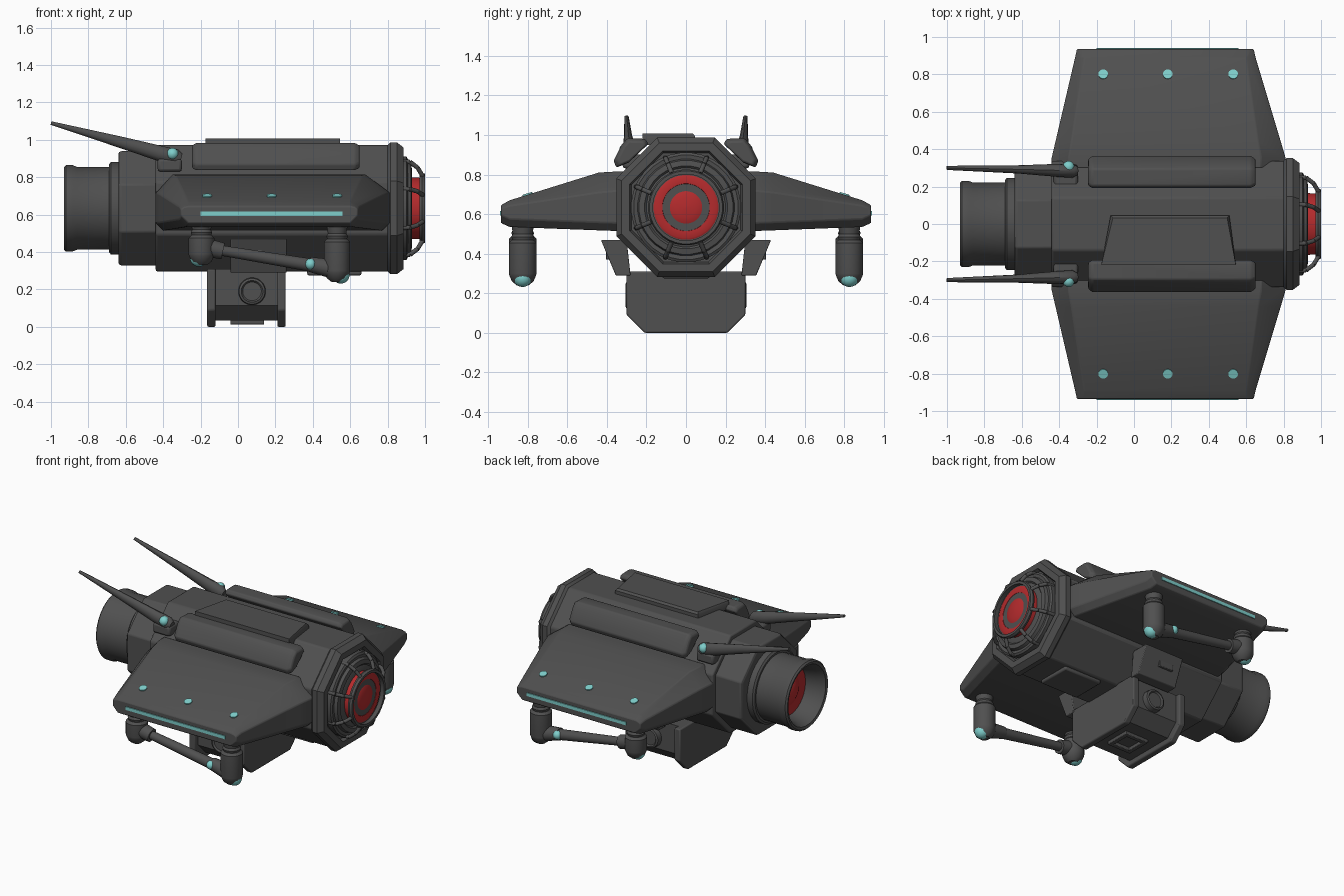
import bpy, bmesh, math
from mathutils import Vector

if "Cube" in bpy.data.objects:
    bpy.data.objects.remove(bpy.data.objects["Cube"])

CZ = 0.634  # height of the hull axis


def material(name, rgb):
    m = bpy.data.materials.new(name)
    m.diffuse_color = (*rgb, 1)
    m.use_nodes = True
    m.node_tree.nodes["Principled BSDF"].inputs["Base Color"].default_value = m.diffuse_color
    return m


GREY = material("dark grey hull", (0.08, 0.08, 0.08))
CYAN = material("pale cyan light", (0.21, 0.62, 0.60))
RED = material("red lens", (0.46, 0.024, 0.026))


def loft(name, rings, mat=GREY, bevel=0.0, caps=True):
    """Skin a row of point rings, optionally capped and bevelled."""
    bm = bmesh.new()
    vs = [[bm.verts.new(p) for p in r] for r in rings]
    n = len(rings[0])
    for a, b in zip(vs, vs[1:]):
        for i in range(n):
            bm.faces.new((a[i], a[(i + 1) % n], b[(i + 1) % n], b[i]))
    if caps:
        bm.faces.new(vs[0])
        bm.faces.new(vs[-1])
    bmesh.ops.recalc_face_normals(bm, faces=bm.faces)
    me = bpy.data.meshes.new(name)
    bm.to_mesh(me)
    bm.free()
    me.materials.append(mat)
    ob = bpy.data.objects.new(name, me)
    bpy.context.collection.objects.link(ob)
    if bevel:
        md = ob.modifiers.new("bevel", "BEVEL")
        md.width, md.segments, md.limit_method = bevel, 2, "ANGLE"
    return ob


def lathe(name, prof, n=32, mat=GREY, origin=(0, 0, CZ), axis=(1, 0, 0), bevel=0.0):
    """Revolve (distance, radius) pairs; n=8 treats the radius as an apothem."""
    ax, o = Vector(axis).normalized(), Vector(origin)
    side = ax.cross(Vector((0, 0, 1)))
    side = side.normalized() if side.length > 0.01 else Vector((0, 1, 0))
    up = side.cross(ax)
    k = 1 / math.cos(math.pi / n) if n == 8 else 1
    ang = [(i + 0.5) * math.tau / n for i in range(n)]
    return loft(name, [[o + ax * d + (side * math.cos(a) + up * math.sin(a)) * max(r, 0.001) * k
                        for a in ang] for d, r in prof], mat, bevel)


def rod(name, p, q, r1, r2, n=12, mat=GREY):
    d = Vector(q) - Vector(p)
    return lathe(name, [(0, r1), (d.length, r2)], n if n != 8 else 10, mat, p, d)


def box(name, x0, x1, y0, y1, z0, z1, bevel=0.01, mat=GREY):
    return loft(name, [[(x, y0, z0), (x, y1, z0), (x, y1, z1), (x, y0, z1)] for x in (x0, x1)], mat, bevel)


def ball(name, c, r, mat=CYAN):
    prof = [(-r * math.cos(t * math.pi / 10), r * math.sin(t * math.pi / 10)) for t in range(11)]
    return lathe(name, prof, 20, mat, c, (0, 1, 0))


# Octagonal hull, front collar and stepped rear
lathe("hull", [(-0.44, 0.338), (0.82, 0.338)], 8, bevel=0.01)
lathe("front_collar", [(0.80, 0.338), (0.815, 0.352), (0.85, 0.352), (0.885, 0.325), (0.885, 0.285), (0.86, 0.275)], 8)
lathe("rear_hull", [(-0.64, 0.295), (-0.63, 0.305), (-0.43, 0.305)], 8, bevel=0.01)
lathe("rear_step", [(-0.69, 0.235), (-0.68, 0.248), (-0.60, 0.248)])

# Hollow round exhaust with a red disc inside
lathe("exhaust", [(-0.65, 0.222), (-0.86, 0.222), (-0.885, 0.232), (-0.92, 0.232), (-0.93, 0.222),
                  (-0.925, 0.205), (-0.88, 0.185), (-0.80, 0.17), (-0.79, 0.17)])
lathe("exhaust_glow", [(-0.798, 0.165), (-0.79, 0.165)], mat=RED)
lathe("exhaust_glow_core", [(-0.83, 0.0), (-0.825, 0.05), (-0.797, 0.10)], mat=RED)

# Nose rings, red lens and protective cage
lathe("nose_socket", [(0.84, 0.278), (0.90, 0.278), (0.908, 0.265), (0.905, 0.245), (0.925, 0.238),
                      (0.93, 0.21), (0.92, 0.20), (0.93, 0.17)])
lathe("lens_rim", [(0.92, 0.166), (0.97, 0.164), (0.975, 0.155), (0.972, 0.12), (0.955, 0.112)], mat=RED)
lathe("lens", [(0.955, 0.11), (0.968, 0.09), (0.978, 0.05), (0.981, 0.0)], mat=RED)
lathe("cage_ring", [(0.97, 0.17), (0.97, 0.187), (0.985, 0.192), (1.0, 0.185), (1.0, 0.168), (0.97, 0.17)])
for i in range(8):
    a = math.radians(22.5 + 45 * i)
    pts = [(x, r * math.cos(a), CZ + r * math.sin(a))
           for x, r in ((0.87, 0.272), (0.92, 0.268), (0.96, 0.235), (0.987, 0.187))]
    for j in range(3):
        rod(f"cage_bar_{i}_{j}", pts[j], pts[j + 1], 0.012, 0.012)

# Off-centre plate on the roof
loft("roof_plate", [[(-0.175, -0.22, z), (0.545, -0.22, z), (0.51 - d, 0.045 - d, z), (-0.125 + d, 0.045 - d, z)]
                    for z, d in ((0.95, 0), (0.995, 0), (1.008, 0.012))])

# Plate, keel end plates and recessed core under the hull
box("belly_plate", 0.37, 0.66, -0.12, 0.12, 0.275, 0.31)
keel = [(-0.30, 0.31), (-0.30, 0.09), (-0.21, 0.0), (0.21, 0.0), (0.30, 0.09), (0.30, 0.31)]
for n, x0, x1 in (("rear", -0.165, -0.12), ("front", 0.21, 0.255)):
    loft(f"keel_plate_{n}", [[(x, y, z) for y, z in keel] for x in (x0, x1)], bevel=0.008)
loft("keel_core", [[(x, y * 0.88, 0.31 - (0.31 - z) * 0.89) for y, z in keel] for x in (-0.13, 0.22)])
# Square socket on the underside of the keel
for n, x0, x1, y0, y1 in (("a", -0.04, -0.01, -0.09, 0.09), ("b", 0.11, 0.14, -0.09, 0.09),
                          ("c", -0.04, 0.14, -0.09, -0.06), ("d", -0.04, 0.14, 0.06, 0.09)):
    box(f"keel_socket_{n}", x0, x1, y0, y1, 0.012, 0.06, 0.004)


def wing_ring(y, xl, xr, zb, zm, zt, il, ir):
    return [(xl + 0.04, y, zb), (xr - 0.04, y, zb), (xr, y, zb + 0.04), (xr, y, zm - 0.012), (xr - 0.015, y, zm),
            (xr - ir, y, zt), (xl + il, y, zt), (xl + 0.015, y, zm), (xl, y, zm - 0.012), (xl, y, zb + 0.04)]


for s, side in ((1, "left"), (-1, "right")):
    # Tapered wing
    rings = [wing_ring(s * 0.30, -0.44, 0.81, 0.515, 0.73, 0.815, 0.09, 0.13),
             wing_ring(s * 0.355, -0.44, 0.81, 0.515, 0.73, 0.815, 0.09, 0.13),
             wing_ring(s * 0.44, -0.42, 0.785, 0.518, 0.722, 0.81, 0.085, 0.12),
             wing_ring(s * 0.89, -0.315, 0.65, 0.535, 0.655, 0.67, 0.05, 0.05),
             wing_ring(s * 0.935, -0.305, 0.64, 0.555, 0.64, 0.645, 0.04, 0.04)]
    loft(f"wing_{side}", rings, bevel=0.006)
    # Cyan edge strip and three lamps on the wing
    box(f"wing_strip_{side}", -0.20, 0.56, s * 0.93, s * 0.941, 0.594, 0.616, 0, CYAN)
    for i, x in enumerate((-0.165, 0.18, 0.53)):
        lathe(f"wing_lamp_{side}_{i}", [(-0.01, 0.026), (0.007, 0.026)], 16, CYAN,
              (x, s * 0.80, 0.698), (0, s * 0.3, 0.95))

    # Long pod on the upper hull corner
    prof = [(0.19, 0.955), (0.205, 0.98), (0.295, 0.984), (0.325, 0.95), (0.366, 0.87), (0.352, 0.835), (0.29, 0.86)]
    cy, cz = 0.26, 0.90
    loft(f"shoulder_pod_{side}", [[(x, s * (cy + (y - cy) * k), cz + (z - cz) * k) for y, z in prof]
                                  for x, k in ((-0.245, 0.82), (-0.225, 1), (0.625, 1), (0.65, 0.82))], bevel=0.008)

    # Swept antenna with cyan pivot
    blade = []
    for x, z, h, w, y in ((-0.305, 0.895, 0.03, 0.025, 0.285), (-0.33, 0.905, 0.043, 0.038, 0.285),
                          (-0.42, 0.928, 0.04, 0.034, 0.287), (-0.62, 0.985, 0.03, 0.022, 0.292),
                          (-1.0, 1.09, 0.009, 0.011, 0.30)):
        blade.append([(x + 0.25 * h * math.sin(a), s * y + w * math.cos(a), z + h * math.sin(a))
                      for a in [i * math.tau / 12 for i in range(12)]])
    loft(f"antenna_{side}", blade)
    ball(f"antenna_pivot_{side}", (-0.35, s * 0.305, 0.925), 0.032)
    box(f"antenna_mount_{side}", -0.43, -0.30, s * 0.20, s * 0.32, 0.83, 0.90, 0.015)

    # Flared intake wedge on the lower hull corner
    wedge = [(0.28, 0.29), (0.355, 0.29), (0.43, 0.47), (0.30, 0.47)]
    loft(f"side_wedge_{side}", [[(x, s * y, z) for y, z in wedge] for x in (-0.04, 0.26)], bevel=0.005)
    box(f"side_wedge_panel_{side}", 0.02, 0.13, s * 0.36, s * 0.405, 0.37, 0.46, 0.004)

    # Round boss on the keel side
    lathe(f"keel_boss_{side}", [(0, 0.075), (0.055, 0.07), (0.06, 0.058), (0.05, 0.05)], 24,
          origin=(0.075, s * 0.245, 0.19), axis=(0, s, 0))

    # Two underwing pods with cyan tips, joined by a strut
    y = s * 0.825
    for n, x, zt, zb, lean in (("rear", -0.195, 0.49, 0.35, -0.015), ("front", 0.53, 0.47, 0.26, 0.02)):
        o, d = (x, y, 0), (0, 0, 1)
        lathe(f"pod_neck_{side}_{n}", [(zt - 0.01, 0.05), (zt + 0.015, 0.058), (zt + 0.03, 0.05),
                                       (0.56, 0.06)], 24, origin=o, axis=d)
        lathe(f"pod_{side}_{n}", [(zb - 0.02, 0.03), (zb, 0.055), (zb + 0.03, 0.068), (zb + 0.04, 0.07),
                                  (zt - 0.015, 0.07), (zt, 0.055)], 24, origin=o, axis=d)
        ball(f"pod_light_{side}_{n}", (x + lean, y, zb + 0.018), 0.047)
    rod(f"strut_cuff_{side}", (-0.17, y, 0.425), (-0.08, y, 0.405), 0.05, 0.045, 16)
    rod(f"strut_{side}", (-0.10, y, 0.41), (0.42, y, 0.325), 0.028, 0.036, 16)
    rod(f"strut_elbow_{side}", (0.38, y, 0.335), (0.53, y, 0.305), 0.04, 0.055, 16)
    ball(f"strut_joint_{side}", (0.388, y + s * 0.022, 0.335), 0.03)

# Smooth shading with sharp edges kept
for ob in bpy.context.scene.objects:
    ob.select_set(True)
    bpy.context.view_layer.objects.active = ob
bpy.ops.object.shade_smooth_by_angle(angle=math.radians(35))
